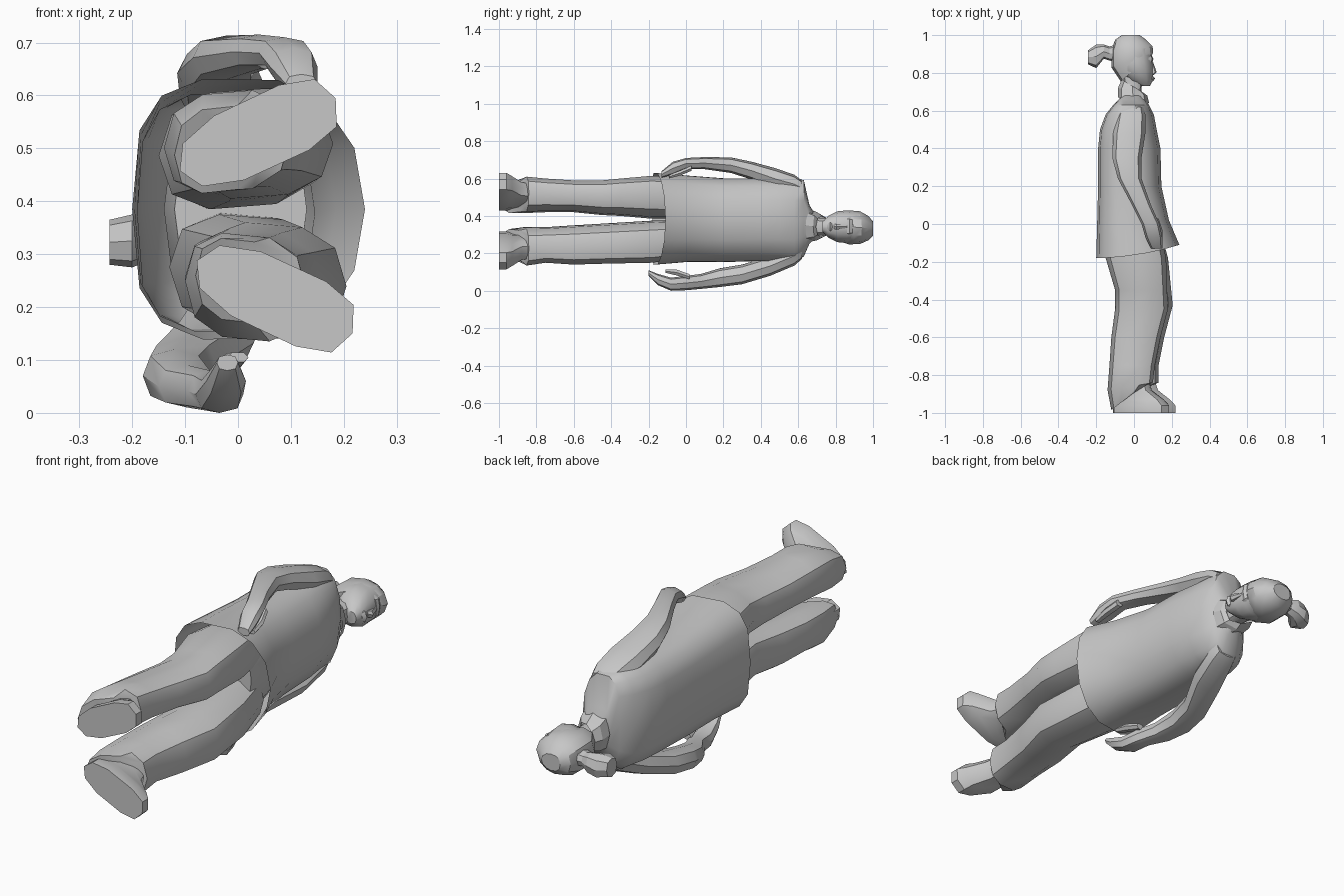
import bpy
import bmesh
from math import sin, cos, pi, radians
from mathutils import Matrix, Vector

start_cube = bpy.data.objects.get("Cube")
if start_cube:
    bpy.data.objects.remove(start_cube, do_unlink=True)

grey = bpy.data.materials.new("plain grey")
grey.use_nodes = True
GREY = (0.57, 0.57, 0.57, 1)
grey.diffuse_color = GREY
grey.node_tree.nodes["Principled BSDF"].inputs["Base Color"].default_value = GREY


def signed_power(value, power):
    return abs(value) ** power * (1 if value >= 0 else -1)


def loft(name, rings, sides=10, back=0.8, front=0.8, place=None, splay=0,
         lift_power=1, cap_first=True, cap_last=True, crease=38):
    """Skin rings given in hundredths: (along y, x from, x to, z from, z to, front lift).
    Splay shears each ring sideways toward its front, held within its own extent."""
    bm = bmesh.new()
    loops = []
    for along, x_from, x_to, z_from, z_to, *lift in rings:
        loop = []
        for step in range(sides):
            angle = 2 * pi * step / sides
            power = front if cos(angle) > 0 else back
            u = signed_power(cos(angle), power)
            v = max(-1, min(1, signed_power(sin(angle), power) + u * splay))
            rise = lift[0] * ((u + 1) / 2) ** lift_power if lift else 0
            point = Vector(((x_from + x_to + u * (x_to - x_from)) / 2,
                            along + rise,
                            (z_from + z_to + v * (z_to - z_from)) / 2)) / 100
            loop.append(bm.verts.new(point))
        loops.append(loop)
    for lower, upper in zip(loops, loops[1:]):
        for i in range(sides):
            j = (i + 1) % sides
            bm.faces.new((lower[i], lower[j], upper[j], upper[i]))
    if cap_first:
        bm.faces.new(loops[0])
    if cap_last:
        bm.faces.new(loops[-1])
    bmesh.ops.recalc_face_normals(bm, faces=bm.faces)
    mesh = bpy.data.meshes.new(name)
    bm.to_mesh(mesh)
    bm.free()
    if place:
        mesh.transform(place)
    mesh.materials.append(grey)
    mesh.shade_smooth()
    mesh.set_sharp_from_angle(angle=radians(crease))
    part = bpy.data.objects.new(name, mesh)
    bpy.context.collection.objects.link(part)
    return part


# Tunic: flat back, rounded front, open hem that rises at the front
loft("tunic", [
    (-18, -20, 24, 13.5, 63.5, 7),
    (0, -19.5, 18.5, 15, 62, 2),
    (20, -19, 14.5, 15, 60.5),
    (40, -19, 14, 15.5, 60.5),
    (50, -18, 12, 15.5, 60.5),
    (58, -15, 10.5, 15, 60.5),
    (63, -11, 8, 18, 59.5),
    (66, -8, 6, 25, 46),
    (69, -6, 5, 28, 41),
], sides=14, back=0.62, front=0.92, lift_power=2, cap_first=False)

# Trousers: hips under the tunic, then two legs with slanted cuffs
loft("trouser_hips", [
    (-9, -12, 13, 20, 57),
    (2, -14, 13, 18, 59),
    (12, -13, 11, 20, 56),
], sides=12)
loft("right_trouser_leg", [
    (0, -14, 13, 38.5, 60),
    (-18, -15, 17, 38.5, 61.5),
    (-35, -10, 17.5, 40, 60),
    (-45, -10, 18, 40.5, 59),
    (-60, -12, 14, 42, 59),
    (-75, -13, 11, 42, 60),
    (-88, -14, 10, 41.5, 61, 4),
    (-98.5, -12, 5, 41.5, 58, 13),
], splay=0.12)
loft("left_trouser_leg", [
    (0, -10, 13, 17.5, 38),
    (-18, -13, 18, 15, 37.5),
    (-43, -7, 20.5, 14.5, 36),
    (-60, -9, 16, 14, 35),
    (-75, -10, 13, 15, 34),
    (-88, -10, 13, 13.5, 34, 4),
    (-98.5, -8, 8, 17, 33, 13),
], splay=-0.12)

# Shoes: one shape, turned outward on each side
shoe_rings = [
    (-100, -16, 16.5, -7, 7),
    (-96, -16, 16.5, -7, 7),
    (-93, -15, 13.5, -6, 6),
    (-88, -13, 6, -5.5, 5.5),
    (-80, -10, 3, -5, 5),
]
for side, x, z, turn in (("right", 0.035, 0.525, -25), ("left", 0.067, 0.22, 25)):
    loft(side + "_shoe", shoe_rings, back=0.85, front=0.65,
         place=Matrix.Translation((x, 0, z)) @ Matrix.Rotation(radians(turn), 4, "Y"))

# Arms with closed sleeves running into mitten hands
loft("right_arm", [
    (62, -7, 5, 51, 59),
    (58, -9, 6, 52, 62),
    (48, -11, 6, 54, 65.5),
    (35, -11.5, 4, 59.5, 69),
    (24, -8.5, 4, 63, 71.3),
    (10, -1, 9, 65, 71.5),
    (0, 4, 13.5, 65, 71),
    (-7, 6, 15, 62, 69),
    (-13, 9, 15, 60.5, 64),
], sides=8)
loft("left_arm", [
    (62, -8, 4, 17, 25),
    (58, -9, 5, 13.5, 24),
    (45, -13, 3, 8, 18.5),
    (30, -17, -4, 3.5, 14),
    (18, -18, -6, 2, 12),
    (8, -15, -4, 1, 9),
    (0, -9.5, -1, 0.3, 8),
    (-8, -8, 1, 0, 7),
    (-15, -6, 1.5, 3, 9),
    (-20, -4, 0, 8, 11),
], sides=8)
loft("right_thumb", [
    (3, 9, 13, 64, 67),
    (-3, 11, 15, 61.5, 64.5),
    (-9, 12, 15, 60, 62),
], sides=6)
loft("left_thumb", [
    (2, -4, 0, 6, 9),
    (-5, -3, 1, 8, 11.5),
    (-11, -2, 2, 9.5, 11.5),
], sides=6)

# Neck and open shirt collar, lower at the front
loft("neck", [
    (64, -5, 4, 29, 40),
    (72, -5, 4, 29.5, 39),
    (79, -6, 5, 29, 39),
])
loft("collar", [
    (67, -8.5, 8, 26, 44, -3),
    (72, -8.5, 7, 27, 42, -4),
    (76.5, -6.5, 5, 28.5, 40, -7),
], sides=8, cap_first=False, cap_last=False, crease=20)

# Head, with the jaw coming to a narrow chin
loft("head", [
    (73, 4, 8.5, 31.5, 37),
    (76, -3, 10, 28.5, 40),
    (81, -7, 10.2, 26, 42.5),
    (86, -9, 9.8, 25.5, 43),
    (93, -9, 9, 27, 42),
], sides=12, front=0.95)
loft("nose", [
    (79, 8, 10.5, 33, 36),
    (80.5, 8, 12, 32.5, 36),
    (86, 8, 10, 33.5, 35),
], sides=6)
loft("lips", [
    (75.5, 6, 10, 32.5, 36),
    (77, 7, 11.2, 31.5, 37),
    (78.2, 7, 10.2, 32.5, 36),
], sides=6)
loft("brow", [
    (86, 5, 9.8, 29.5, 39.5),
    (87.5, 5, 10.3, 29.5, 39.5),
    (89, 5, 9.5, 30, 39),
], sides=8)

# Hair cap, low at the nape and high on the forehead
loft("hair_cap", [
    (75.5, -7, 9.6, 27, 42, 14),
    (83, -12, 10.2, 24.8, 43, 8),
    (92, -12, 9.8, 25, 42.5, 2),
    (97.5, -10, 6.5, 27, 40),
    (100, -6.5, 3, 29.5, 37),
], sides=12, front=1.05, crease=30)

# Knotted hair behind the head, lofted backward
loft("hair_knot", [
    (9, 86, 95, 31, 38),
    (13, 86.5, 94, 31, 37),
    (16, 87.5, 95, 29, 38),
    (20, 82.5, 95, 27.5, 37.5),
    (24.3, 84.5, 92, 28, 36.5),
], sides=8, place=Matrix.Rotation(radians(90), 4, "Z"), crease=25)
